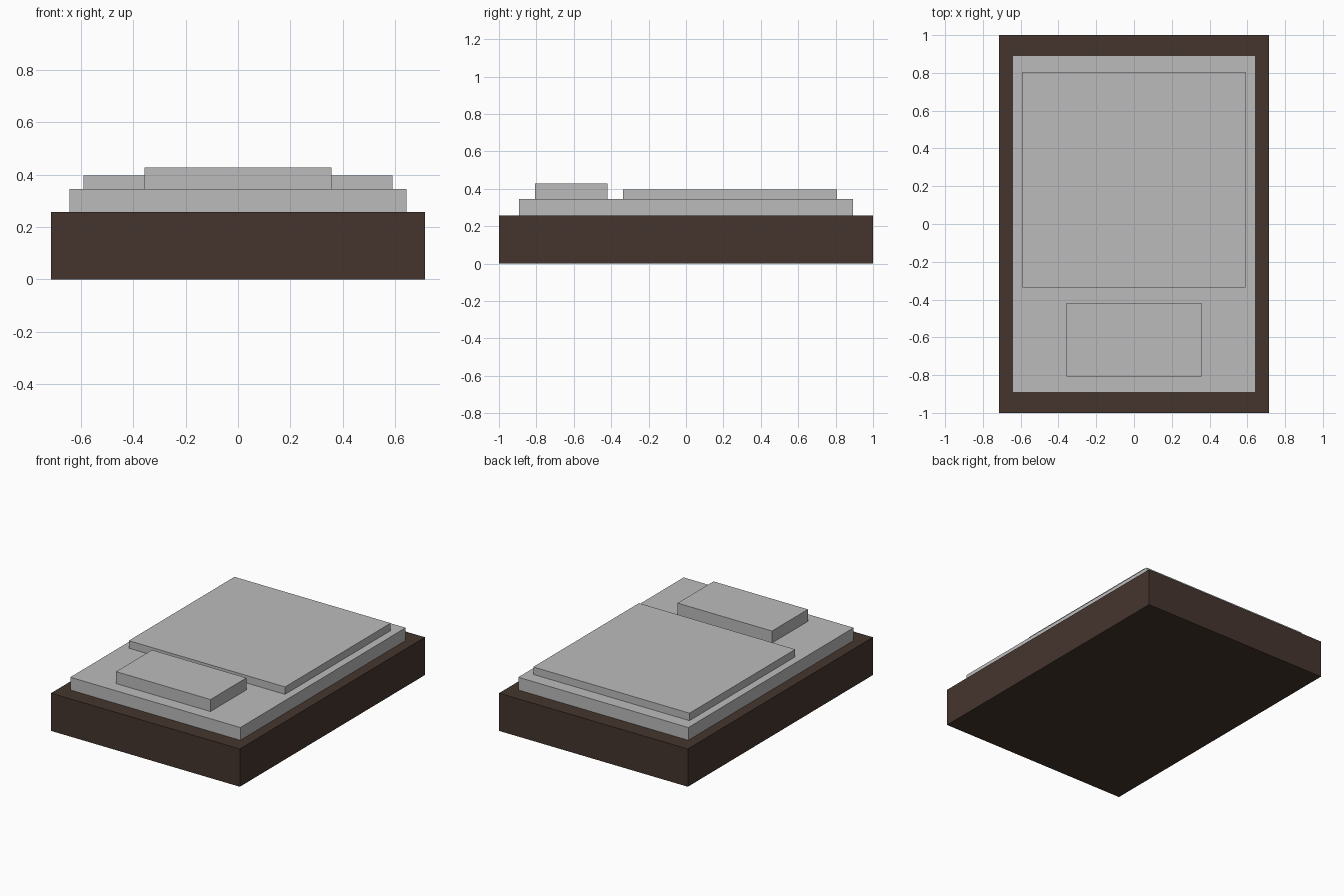
import bpy

if "Cube" in bpy.data.objects:
    bpy.data.objects.remove(bpy.data.objects["Cube"])


def material(name, rgb):
    mat = bpy.data.materials.new(name)
    mat.diffuse_color = (*rgb, 1.0)
    mat.use_nodes = True
    mat.node_tree.nodes["Principled BSDF"].inputs["Base Color"].default_value = mat.diffuse_color
    return mat


def box(name, x, y, z, mat):
    """Box from (min, max) ranges on each axis."""
    ranges = (x, y, z)
    centre = [(a + b) / 2 for a, b in ranges]
    bpy.ops.mesh.primitive_cube_add(size=1, location=centre)
    obj = bpy.context.object
    obj.name = name
    obj.scale = [b - a for a, b in ranges]
    bpy.ops.object.transform_apply(location=False, rotation=False, scale=True)
    obj.data.materials.append(mat)
    return obj


wood = material("dark_wood", (0.06, 0.036, 0.027))
linen = material("grey_linen", (0.5, 0.5, 0.5))

# Solid base with the mattress resting on it
box("bed_base", (-0.714, 0.714), (-1.0, 1.0), (0.0, 0.258), wood)
box("mattress", (-0.643, 0.643), (-0.893, 0.893), (0.258, 0.345), linen)

# Bedding on top of the mattress
box("blanket", (-0.591, 0.591), (-0.336, 0.806), (0.345, 0.396), linen)
box("pillow", (-0.357, 0.357), (-0.807, -0.419), (0.345, 0.427), linen)
